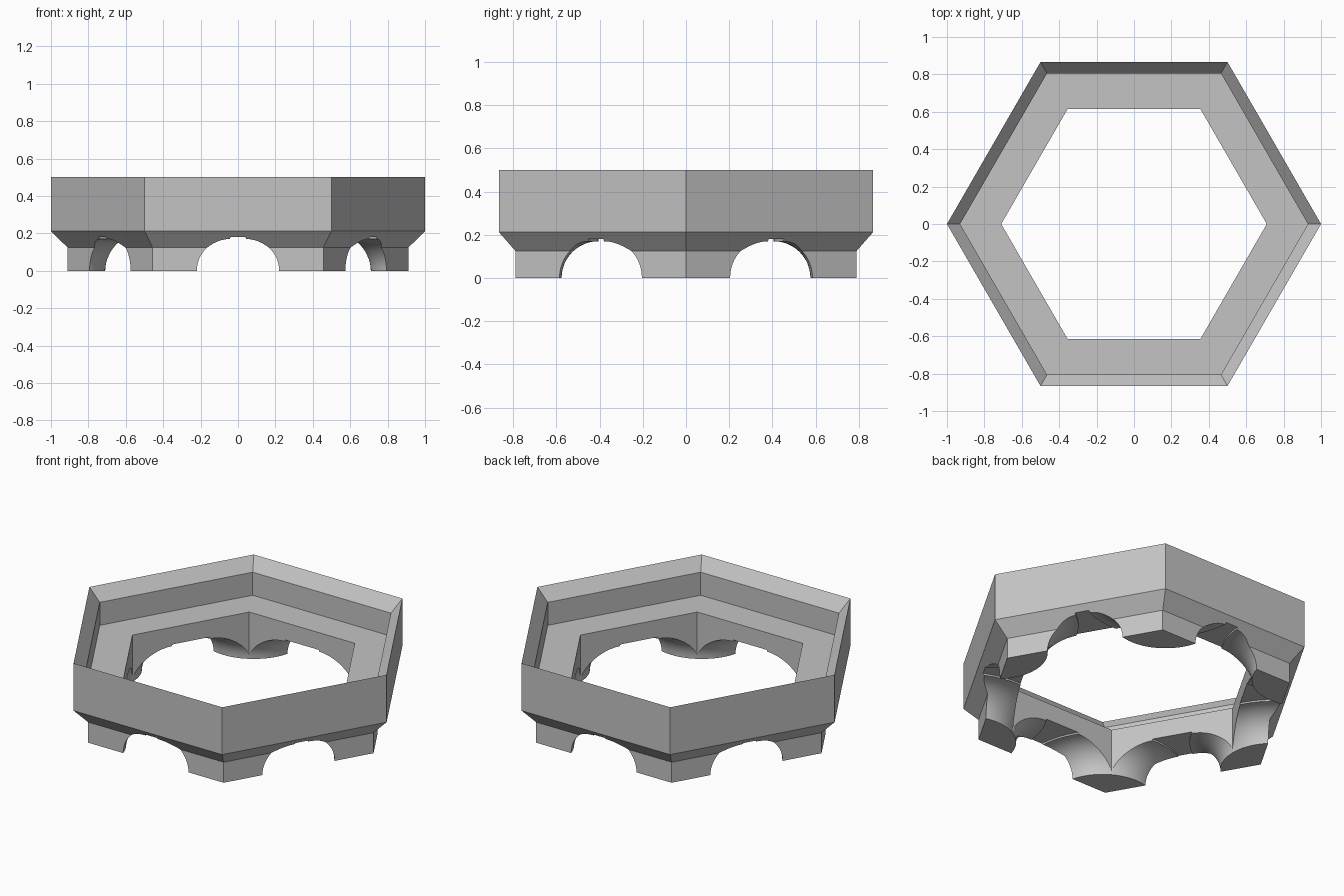
import bpy, bmesh, math
from mathutils import Vector

if "Cube" in bpy.data.objects:
    bpy.data.objects.remove(bpy.data.objects["Cube"])


def lathe(name, profile, sides, center=(0, 0)):
    """Spin a closed (radius, z) loop, or a capped open one if it starts and ends at radius 0."""
    bm = bmesh.new()
    rings = []
    for r, z in profile:
        if r == 0:
            rings.append([bm.verts.new((center[0], center[1], z))] * sides)
        else:
            rings.append([bm.verts.new((center[0] + r * math.cos(2 * math.pi * i / sides),
                                        center[1] + r * math.sin(2 * math.pi * i / sides), z))
                          for i in range(sides)])
    n = len(profile)
    for k in range(n):
        a, b = rings[k], rings[(k + 1) % n]
        if profile[k][0] == 0 and profile[(k + 1) % n][0] == 0:
            continue
        for i in range(sides):
            j = (i + 1) % sides
            bm.faces.new(list(dict.fromkeys((a[i], a[j], b[j], b[i]))))
    bmesh.ops.recalc_face_normals(bm, faces=bm.faces)
    mesh = bpy.data.meshes.new(name)
    bm.to_mesh(mesh)
    bm.free()
    ob = bpy.data.objects.new(name, mesh)
    bpy.context.collection.objects.link(ob)
    return ob


def subtract(target, cutter):
    mod = target.modifiers.new("cut", 'BOOLEAN')
    mod.operation = 'DIFFERENCE'
    mod.solver = 'EXACT'
    mod.object = cutter
    bpy.context.view_layer.objects.active = target
    bpy.ops.object.modifier_apply(modifier=mod.name)
    bpy.data.objects.remove(cutter, do_unlink=True)


# Hexagonal ring: stepped tray on top, chamfered base below
ring = lathe("hexagonal_ring", [(0.71, 0.0), (0.912, 0.0), (0.912, 0.125), (1.0, 0.212),
                                (1.0, 0.5), (0.93, 0.425), (0.93, 0.285), (0.71, 0.285)], 6)

# Everything below the underside is removed, except a flared foot round each corner
underside = lathe("underside_cutter", [(0, -0.1), (1.7, -0.1), (1.7, 0.18), (0, 0.18)], 24)
FOOT_R, FLARE = 0.29, 0.17
fillet = [(FOOT_R + FLARE * (1 - math.cos(t)), FLARE * math.sin(t))
          for t in (math.radians(7.5 * i) for i in range(13))]
foot_profile = [(0, -0.2), (FOOT_R, -0.2)] + fillet + [(FOOT_R + FLARE, 0.3), (0, 0.3)]
for i in range(6):
    a = math.radians(60 * i)
    subtract(underside, lathe("foot_shape", foot_profile, 72, (math.cos(a), math.sin(a))))
subtract(ring, underside)

# Plain grey finish
grey = bpy.data.materials.new("plain_grey")
grey.diffuse_color = (0.55, 0.55, 0.55, 1)
grey.use_nodes = True
grey.node_tree.nodes["Principled BSDF"].inputs["Base Color"].default_value = grey.diffuse_color
ring.data.materials.clear()
ring.data.materials.append(grey)
for p in ring.data.polygons:
    p.material_index = 0
bpy.ops.object.select_all(action='DESELECT')
ring.select_set(True)
bpy.context.view_layer.objects.active = ring
bpy.ops.object.shade_smooth_by_angle(angle=math.radians(25))
